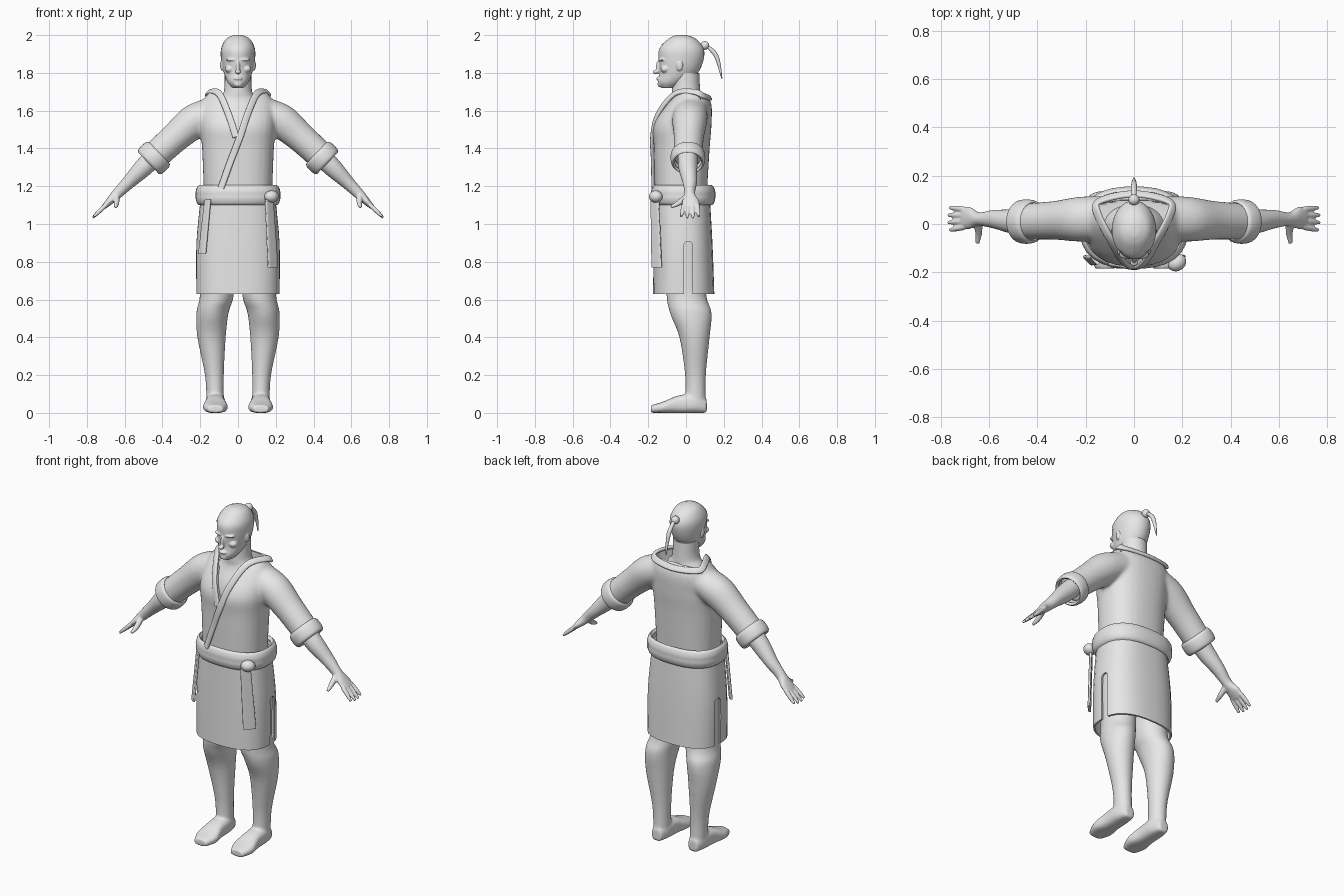
import bpy, bmesh
from math import cos, sin, pi, tau
from mathutils import Vector, Matrix

default_cube = bpy.data.objects.get("Cube")
if default_cube:
    bpy.data.objects.remove(default_cube)

GREY = (0.8, 0.8, 0.8, 1)
grey = bpy.data.materials.new("plain grey")
grey.use_nodes = True
grey.diffuse_color = GREY
grey.node_tree.nodes["Principled BSDF"].inputs["Base Color"].default_value = GREY

X, Y, Z = Vector((1, 0, 0)), Vector((0, 1, 0)), Vector((0, 0, 1))
ARM = Vector((0.72, 0, -0.69))
ARM.normalize()


def spline(rows, steps=5):
    """Pass a smooth curve through the given stations."""
    rows = [Vector(row) for row in rows]
    padded = [rows[0]] + rows + [rows[-1]]
    result = []
    for before, start, end, after in zip(padded, rows, rows[1:], padded[3:]):
        leave, arrive = (end - before) / 2, (after - start) / 2
        for step in range(steps):
            t = step / steps
            ease = t * t * (3 - 2 * t)
            result.append(start.lerp(end, ease) + leave * t * (1 - t) ** 2 - arrive * t * t * (1 - t))
    return result + [rows[-1]]


def loft(bm, loops, cap=True):
    """Bridge equal loops of points into a tube."""
    rings = [[bm.verts.new(point) for point in loop] for loop in loops]
    for lower, upper in zip(rings, rings[1:]):
        for k in range(len(lower)):
            bm.faces.new((lower[k - 1], lower[k], upper[k], upper[k - 1]))
    if cap:
        bm.faces.new(rings[0])
        bm.faces.new(rings[-1])


def sweep(bm, stations, axis=None, side=X, power=2, sides=32, cap=True):
    """Skin stations of x, y, z, half width and, when not round, half depth."""
    rows = spline([(*s, s[-1])[:5] for s in stations])
    points = [row.to_3d() if len(row) == 3 else Vector(row[:3]) for row in rows]
    loops = []
    for i, (point, row) in enumerate(zip(points, rows)):
        along = axis or (points[min(i + 1, len(points) - 1)] - points[max(i - 1, 0)]).normalized()
        across = side(point) if callable(side) else side
        across = (across - along * across.dot(along)).normalized()
        depth = along.cross(across)
        loop = []
        for k in range(sides):
            c, s = cos(tau * k / sides), sin(tau * k / sides)
            reach = (abs(c) ** power + abs(s) ** power) ** (-1 / power)
            loop.append(point + (across * row[3] * c + depth * row[4] * s) * reach)
        loops.append(loop)
    loft(bm, loops, cap)


def layers(bm, rows, **options):
    """Stack level sections of height, front, back and half width."""
    stations = [(0, (front + back) / 2, z, width, (back - front) / 2) for z, front, back, width in rows]
    sweep(bm, stations, axis=Z, **options)


def prism(bm, outline, depth):
    loft(bm, [[Vector(point) for point in outline], [Vector(point) + depth for point in outline]])


def mirrored(points):
    """Continue a path with its own reflection."""
    return points + [(-x, y, z) for x, y, z in reversed(points)]


def blob(bm, centre, size, turn=0):
    matrix = Matrix.Translation(centre) @ Matrix.Rotation(turn, 4, "Z") @ Matrix.Diagonal((*size, 1))
    bmesh.ops.create_uvsphere(bm, u_segments=24, v_segments=12, radius=1, matrix=matrix)


def finish(bm, name, voxel=0, soften=0, thickness=0, mirror=False, cutter=None):
    """Turn the shape into a shaded object with its modifiers applied."""
    bmesh.ops.recalc_face_normals(bm, faces=bm.faces)
    mesh = bpy.data.meshes.new(name)
    bm.to_mesh(mesh)
    bm.free()
    mesh.materials.append(grey)
    part = bpy.data.objects.new(name, mesh)
    bpy.context.collection.objects.link(part)
    if thickness:
        solid = part.modifiers.new("thickness", "SOLIDIFY")
        solid.thickness = thickness
    if voxel:
        blend = part.modifiers.new("blend", "REMESH")
        blend.mode, blend.voxel_size = "VOXEL", voxel
    if soften:
        relax = part.modifiers.new("soften", "SMOOTH")
        relax.iterations = soften
    if mirror:
        part.modifiers.new("mirror", "MIRROR")
    if cutter:
        opening = part.modifiers.new("opening", "BOOLEAN")
        opening.operation, opening.solver, opening.object = "DIFFERENCE", "EXACT", cutter
        cutter.hide_render = True
    graph = bpy.context.evaluated_depsgraph_get()
    part.data = bpy.data.meshes.new_from_object(part.evaluated_get(graph))
    part.modifiers.clear()
    if cutter:
        bpy.data.objects.remove(cutter)
    bpy.ops.object.select_all(action="DESELECT")
    part.select_set(True)
    bpy.context.view_layer.objects.active = part
    bpy.ops.object.shade_smooth_by_angle(angle=0.9)
    return part


# Head with brow, eyes, cheeks, ears, nose, lips and chin blended in
skull = [(1.72, -.13, -.06, .03), (1.75, -.15, 0, .055), (1.8, -.14, .06, .075), (1.87, -.145, .09, .087),
         (1.93, -.14, .09, .086), (1.98, -.09, .05, .06), (2, -.05, 0, .02)]
bm = bmesh.new()
layers(bm, skull)
for s in (-1, 1):
    blob(bm, (s * .035, -.13, 1.87), (.03, .015, .008), s * .3)
    blob(bm, (s * .033, -.12, 1.85), (.014, .014, .007), s * .3)
    blob(bm, (s * .045, -.11, 1.82), (.025, .025, .02), s * .5)
    blob(bm, (s * .084, -.035, 1.84), (.01, .018, .03), s * -.3)
blob(bm, (0, -.146, 1.83), (.01, .014, .035))
blob(bm, (0, -.16, 1.805), (.016, .016, .011))
blob(bm, (0, -.145, 1.77), (.024, .012, .009))
blob(bm, (0, -.135, 1.74), (.024, .016, .016))
finish(bm, "head", voxel=.004, soften=4)

# Thin hair cap with a sloping hairline, knot and hanging tail
bm = bmesh.new()
GAP = .003
layers(bm, [(z, front - GAP, back + GAP, width + GAP) for z, front, back, width in skull])
bmesh.ops.bisect_plane(bm, geom=bm.verts[:] + bm.edges[:] + bm.faces[:], plane_co=(0, -.05, 1.87),
                       plane_no=(0, .7, .7), clear_inner=True)
finish(bm, "hair")
bm = bmesh.new()
blob(bm, (0, .1, 1.945), (.023, .023, .023))
sweep(bm, [(0, .1, 1.95, .008), (0, .16, 1.89, .012), (0, .19, 1.77, .003)])
finish(bm, "hair_tail")

# Neck and bare chest inside the neckline
bm = bmesh.new()
layers(bm, [(1.4, -.15, .09, .15), (1.55, -.13, .09, .16), (1.65, -.08, .08, .11), (1.7, -.075, .075, .075),
            (1.8, -.07, .07, .07)])
finish(bm, "neck_and_chest")

# Robe top: torso and sleeves blended, then the neckline cut out
bm = bmesh.new()
prism(bm, mirrored([(.004, -.4, 1.46), (.09, -.4, 1.68), (.1, -.4, 1.9)]), Y * .4)
prism(bm, mirrored([(.09, -.06, 1.63), (.15, .03, 1.63), (.16, .08, 1.63), (.05, .1, 1.63)]), Z * .3)
neck_cutter = finish(bm, "neck_cutter", voxel=.008)
bm = bmesh.new()
layers(bm, [(1.15, -.165, .11, .18), (1.4, -.17, .125, .19), (1.53, -.17, .135, .2), (1.65, -.09, .13, .185),
            (1.73, -.01, .06, .12)], power=2.4)
for s in (-1, 1):
    sweep(bm, [(s * .11, .025, 1.6, .09), (s * .22, .02, 1.55, .093), (s * .33, .015, 1.46, .08),
               (s * .45, .01, 1.35, .075)], axis=Vector((s * ARM.x, 0, ARM.z)), side=Y)
finish(bm, "robe_top", voxel=.01, soften=8, cutter=neck_cutter)

# Sleeve cuffs: rounded open bands
bm = bmesh.new()
cuff_centre = Vector((.445, .01, 1.35))
sweep(bm, [(*(cuff_centre + ARM * .04 * t), .092 - .013 * t ** 4) for t in (-1, -.7, 0, .7, 1)],
      axis=ARM, side=Y, cap=False)
finish(bm, "sleeve_cuffs", thickness=.014, mirror=True)

# Collar band: rises from the belt, rounds the neck and tucks under itself
neckline = [(.01, -.18, 1.46), (.05, -.15, 1.58), (.1, -.06, 1.69), (.15, .04, 1.7), (.15, .09, 1.68),
            (.05, .12, 1.67)]
bm = bmesh.new()
sweep(bm, [(*point, .009, .018) for point in [(-.09, -.17, 1.19), (-.04, -.175, 1.33)] + mirrored(neckline)],
      power=3, side=lambda point: point - Z * min(point.z, 1.56))
finish(bm, "collar")

# Skirt with a round-topped slit on each side
bm = bmesh.new()
SLIT = .023
arch = [(-.3, .012 + SLIT * cos(pi * k / 12), .885 + SLIT * sin(pi * k / 12)) for k in range(13)]
prism(bm, [(-.3, arch[0][1], .5)] + arch + [(-.3, arch[-1][1], .5)], X * .6)
slit_cutter = finish(bm, "slit_cutter")
bm = bmesh.new()
layers(bm, [(1.16, -.165, .125, .195), (.9, -.17, .14, .22), (.63, -.175, .15, .22)], power=2.6, cap=False)
finish(bm, "skirt", thickness=.01, cutter=slit_cutter)

# Belt, knot and hanging ends
bm = bmesh.new()
bulges = [(1.153 + .053 * t, .018 * (1 - t ** 4)) for t in (-1, -.8, -.4, 0, .4, .8, 1)]
layers(bm, [(z, -.167 - b, .137 + b, .206 + b) for z, b in bulges], power=2.5, cap=False)
finish(bm, "belt", thickness=.02)
bm = bmesh.new()
blob(bm, (.178, -.16, 1.145), (.04, .034, .032), .6)
finish(bm, "belt_knot")
for name, top, bottom, width, facing in (
        ("left_belt_end", (.165, -.165, 1.13), (.185, -.155, .77), .036, X + Y),
        ("right_belt_end", (-.16, -.15, 1.13), (-.19, -.15, .84), .026, X - Y)):
    bm = bmesh.new()
    sweep(bm, [(*top, width * .8, .008), (*bottom, width, .008)], axis=Z, side=facing, power=4)
    finish(bm, name)

# Legs with feet
bm = bmesh.new()
sweep(bm, [(.11, 0, 1, .095, .115), (.11, 0, .65, .09, .105), (.135, .025, .53, .085, .11),
           (.14, .045, .4, .075, .08), (.125, .05, .2, .05, .055), (.12, .05, .05, .046, .055)], axis=Z)
sweep(bm, [(.12, .11, .035, .03, .035), (.12, .05, .05, .05, .05), (.12, -.04, .045, .053, .047),
           (.12, -.12, .03, .065, .03), (.12, -.185, .02, .04, .02)], axis=Y, power=2.8)
finish(bm, "legs", voxel=.008, soften=4, mirror=True)

# Arms with palms, fingers and thumbs
bm = bmesh.new()
sweep(bm, [(.4, .01, 1.4, .055, .055), (.5, .01, 1.3, .05, .05), (.58, .02, 1.22, .038, .036),
           (.64, .02, 1.16, .028, .028), (.68, .025, 1.12, .045, .02), (.71, .025, 1.09, .044, .013)],
      axis=ARM, side=Y)
for k in range(4):
    knuckle = Vector((.7, .06 - .024 * k, 1.1))
    finger = ARM * (.1 - .008 * abs(k - 1.5)) + Y * (.008 - .007 * k)
    sweep(bm, [(*(knuckle + finger * t), .012 - .005 * t ** 4) for t in (0, .5, 1)], axis=ARM, side=Y)
sweep(bm, [(.645, .005, 1.145, .018), (.643, -.04, 1.11, .014), (.648, -.08, 1.09, .008)])
finish(bm, "arms", voxel=.005, soften=2, mirror=True)
